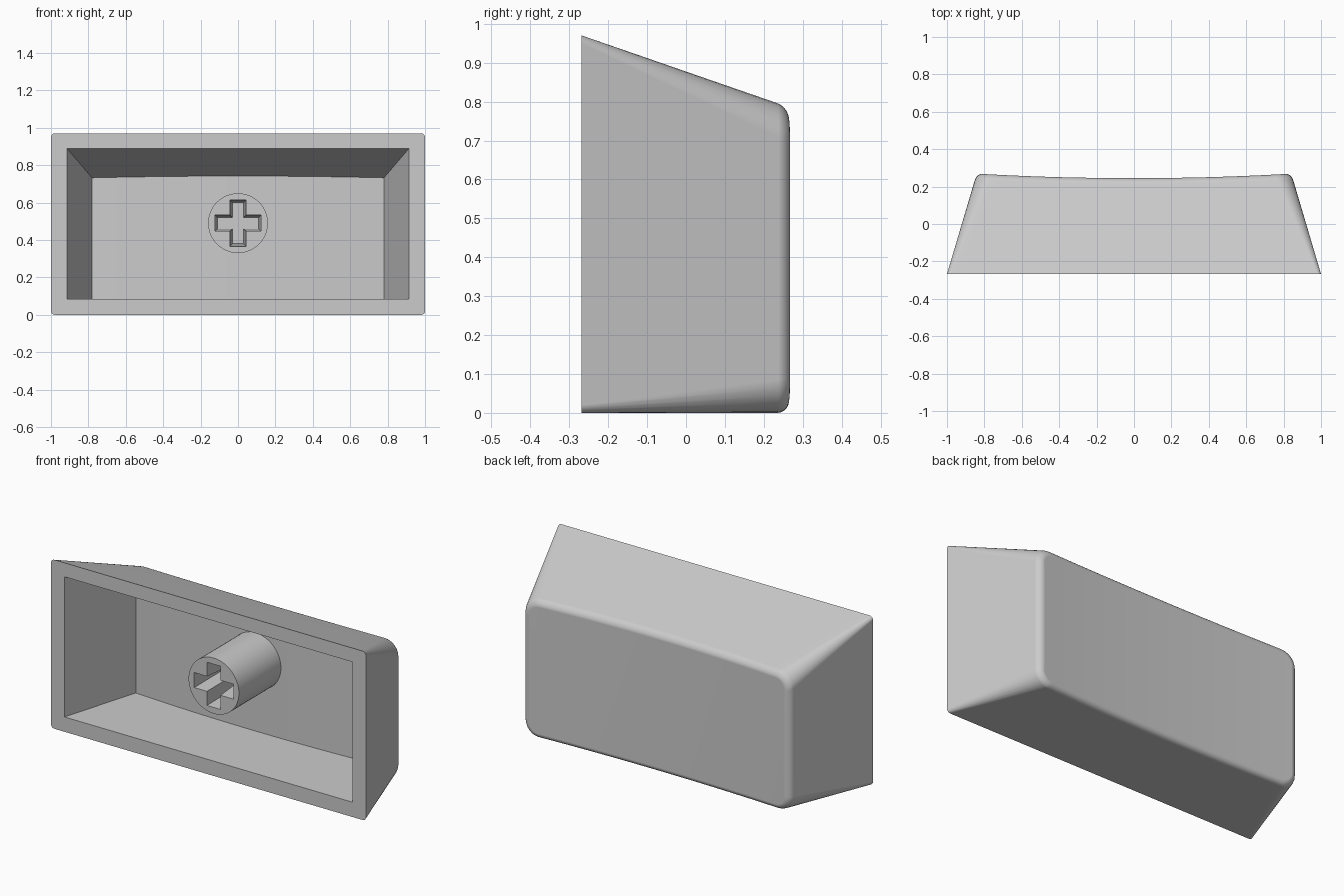
import bpy
import bmesh
from math import sin, cos, pi, radians

if "Cube" in bpy.data.objects:
    bpy.data.objects.remove(bpy.data.objects["Cube"])

FRONT, BACK = -0.268, 0.268
SIDE_SLOPE, TOP_SLOPE = 0.296, 0.346
CORNER, SPAN = 6, 16          # segments per rounded corner and along the width

grey = bpy.data.materials.new("light_grey")
grey.use_nodes = True
colour = (0.6, 0.6, 0.6, 1)
grey.diffuse_color = colour
grey.node_tree.nodes["Principled BSDF"].inputs["Base Color"].default_value = colour


def finish(bm, name):
    """Weld, orient and shade a mesh, then add it to the scene."""
    bmesh.ops.remove_doubles(bm, verts=bm.verts, dist=1e-5)
    bmesh.ops.recalc_face_normals(bm, faces=bm.faces)
    mesh = bpy.data.meshes.new(name)
    bm.to_mesh(mesh)
    bm.free()
    mesh.materials.append(grey)
    obj = bpy.data.objects.new(name, mesh)
    bpy.context.collection.objects.link(obj)
    bpy.ops.object.select_all(action="DESELECT")
    obj.select_set(True)
    bpy.context.view_layer.objects.active = obj
    bpy.ops.object.shade_smooth_by_angle(angle=radians(30))
    obj.modifiers.new("even_shading", "WEIGHTED_NORMAL").keep_sharp = True
    return obj


def bridge(bm, a, b):
    n = len(a)
    for i in range(n):
        j = (i + 1) % n
        bm.faces.new((a[i], a[j], b[j], b[i]))


def outer(y):
    """Half width, bottom, top and corner radius of the outside at depth y."""
    d = y - FRONT
    return 1 - SIDE_SLOPE * d, 0, 0.97 - TOP_SLOPE * d, 0.02 + 0.13 * d


def inner(y):
    d = y - FRONT
    return 0.915 - SIDE_SLOPE * d, 0.085, 0.89 - TOP_SLOPE * d, 0


def section(shape, y, inset):
    """Rounded rectangle: bottom row left to right, then top row back again."""
    w, z0, z1, r = shape(y)
    w, z0, z1, r = w - inset, z0 + inset, z1 - inset, max(r - inset, 0)
    arc = [(1 - cos(a), 1 - sin(a)) for a in
           (pi / 2 * i / CORNER for i in range(CORNER))]
    row = [(-w + r * u, r * v) for u, v in arc]
    row += [((w - r) * (2 * i / SPAN - 1), 0) for i in range(SPAN + 1)]
    row += [(w - r * u, r * v) for u, v in reversed(arc)]
    return ([(x, z0 + h) for x, h in row]
            + [(x, z1 - h) for x, h in reversed(row)])


def ring(bm, shape, y, inset=0, dish=0):
    """Section whose depth dips towards the middle, following the wall slopes."""
    verts = []
    for i, (x, _) in enumerate(section(shape, y, inset)):
        yi = y - dish * max(0, 1 - (x / 0.82) ** 2)
        px, pz = section(shape, yi, inset)[i]
        verts.append(bm.verts.new((px, yi, pz)))
    return verts


def cap(bm, loop):
    n = len(loop)
    for i in range(n // 2 - 1):
        bm.faces.new((loop[i], loop[i + 1], loop[n - 2 - i], loop[n - 1 - i]))


# Hollow shell: dished back, rounded edge, tapered walls, rim and cavity
bm = bmesh.new()
FILLET, STEPS = 0.03, 5
rings = []
for k in range(STEPS, -1, -1):
    a = pi / 2 * k / STEPS
    rings.append(ring(bm, outer, BACK - FILLET * (1 - sin(a)),
                      FILLET * (1 - cos(a)), 0.023))
rings += [ring(bm, outer, FRONT), ring(bm, inner, FRONT),
          ring(bm, inner, 0.19, dish=0.03)]
for a, b in zip(rings, rings[1:]):
    bridge(bm, a, b)
cap(bm, rings[0])
cap(bm, rings[-1])
finish(bm, "cap_shell")

# Round mounting stem with a tapered cross-shaped socket
STEM_Z, STEM_FRONT, STEM_BACK, SOCKET_DEPTH = 0.49, -0.22, 0.2, 0.25


def circle(bm, y, radius=0.16, n=48):
    return [bm.verts.new((radius * cos(2 * pi * i / n), y,
                          STEM_Z + radius * sin(2 * pi * i / n)))
            for i in range(n)]


def cross(bm, y, reach, half):
    pts = []
    x, z = (reach, -half), (reach, half)
    for _ in range(4):
        pts += [x, z, (half * (z[0] > 0 or -1), half * (z[1] > 0 or -1))]
        x, z = (-x[1], x[0]), (-z[1], z[0])
    return [bm.verts.new((px, y, STEM_Z + pz)) for px, pz in pts]


def closed_edges(bm, loop):
    return [bm.edges.get((a, b)) for a, b in zip(loop, loop[1:] + loop[:1])]


bm = bmesh.new()
face_ring, base_ring = circle(bm, STEM_FRONT), circle(bm, STEM_BACK)
mouth = cross(bm, STEM_FRONT, 0.124, 0.043)
floor = cross(bm, STEM_FRONT + SOCKET_DEPTH, 0.11, 0.03)
bridge(bm, face_ring, base_ring)
bridge(bm, mouth, floor)
bm.faces.new(base_ring)
bm.faces.new(floor)
bmesh.ops.triangle_fill(bm, use_beauty=True, use_dissolve=False,
                        edges=closed_edges(bm, face_ring) + closed_edges(bm, mouth))
finish(bm, "mounting_stem")
